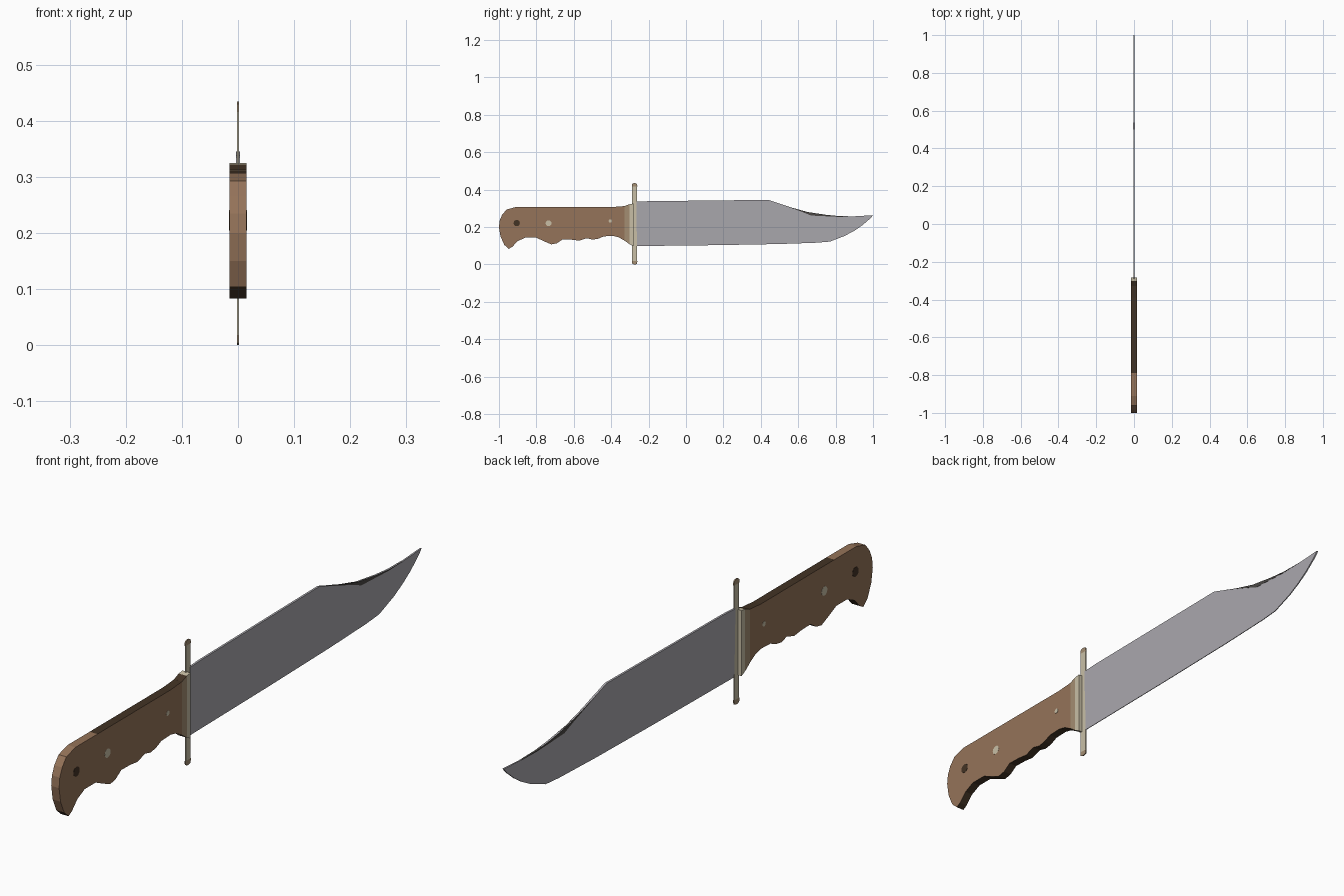
import bpy, bmesh, math

if "Cube" in bpy.data.objects:
    bpy.data.objects.remove(bpy.data.objects["Cube"])

def mat(name, rgb):
    m = bpy.data.materials.new(name)
    m.diffuse_color = (*rgb, 1)
    m.use_nodes = True
    m.node_tree.nodes["Principled BSDF"].inputs["Base Color"].default_value = m.diffuse_color
    return m

WOOD = mat("brown_wood", (0.30, 0.172, 0.10))
DARK = mat("dark_brown", (0.055, 0.033, 0.018))
STEEL = mat("grey_steel", (0.40, 0.39, 0.42))
SHADE = mat("dark_steel", (0.07, 0.065, 0.06))
PALE = mat("pale_brass", (0.58, 0.52, 0.38))
TAN = mat("tan_brass", (0.37, 0.27, 0.17))

def prism(name, outline, half, mats, rule=None):
    """Side outline (y, z) extruded both ways in x; half is a number or f(y, z)."""
    width = half if callable(half) else (lambda y, z: half)
    bm = bmesh.new()
    left = [bm.verts.new((-width(y, z), y, z)) for y, z in outline]
    right = [bm.verts.new((width(y, z), y, z)) for y, z in outline]
    bm.faces.new(left)
    bm.faces.new(right[::-1])
    n = len(outline)
    for i in range(n):
        j = (i + 1) % n
        bm.faces.new((left[j], left[i], right[i], right[j]))
    bmesh.ops.recalc_face_normals(bm, faces=bm.faces)
    bm.normal_update()
    if rule:
        for f in bm.faces:
            f.material_index = rule(f.calc_center_median(), f.normal)
    bmesh.ops.triangulate(bm, faces=[f for f in bm.faces if len(f.verts) > 4])
    me = bpy.data.meshes.new(name)
    bm.to_mesh(me)
    bm.free()
    for m in mats:
        me.materials.append(m)
    ob = bpy.data.objects.new(name, me)
    bpy.context.collection.objects.link(ob)
    return ob

def disc(y, z, r):
    return [(y + r * math.cos(a * math.pi / 6), z + r * math.sin(a * math.pi / 6))
            for a in range(12)]

# Handle with finger grooves, dark along the spine and underneath
handle = [(-1.0, 0.20), (-0.996, 0.235), (-0.983, 0.265), (-0.96, 0.293), (-0.91, 0.307),
          (-0.79, 0.307), (-0.39, 0.307), (-0.325, 0.312),
          (-0.325, 0.125), (-0.36, 0.145), (-0.39, 0.152), (-0.44, 0.15), (-0.47, 0.137),
          (-0.50, 0.132), (-0.53, 0.14), (-0.57, 0.127), (-0.61, 0.132), (-0.66, 0.133),
          (-0.69, 0.113), (-0.72, 0.107), (-0.76, 0.124), (-0.80, 0.143), (-0.86, 0.143),
          (-0.90, 0.124), (-0.93, 0.093), (-0.948, 0.083), (-0.972, 0.105), (-0.992, 0.15)]

def handle_rule(c, n):
    if abs(n.x) > 0.5:
        return 0
    return int((n.z > 0.5 and c.y > -0.79) or (n.z < -0.3 and c.y > -0.96) or c.z < 0.1)

prism("handle", handle, 0.015, [WOOD, DARK], handle_rule)

# Two-tone ferrule between handle and guard
prism("ferrule_back", [(-0.328, 0.312), (-0.302, 0.322), (-0.302, 0.108), (-0.328, 0.127)],
      0.0154, [TAN, DARK], lambda c, n: int(n.z > 0.5))
prism("ferrule_front", [(-0.302, 0.322), (-0.282, 0.325), (-0.282, 0.098), (-0.302, 0.108)],
      0.0152, [PALE])

# Thin cross guard with brown tips
guard = [(-0.288, 0.018), (-0.288, 0.416), (-0.262, 0.416), (-0.262, 0.018)]
prism("guard", guard, 0.002, [PALE])
for name, z, s in (("guard_tip_top", 0.416, 1), ("guard_tip_bottom", 0.018, -1)):
    prism(name, [(-0.290, z), (-0.288, z + s * 0.014), (-0.280, z + s * 0.018),
                 (-0.270, z + s * 0.018), (-0.262, z + s * 0.014), (-0.260, z)], 0.002, [TAN])

# Clip-point blade, slightly thinner towards the cutting edge
def blade_half(y, z):
    return 0.0012 + 0.0025 * (z - 0.098) / 0.247

clip = [(0.44, 0.345), (0.50, 0.325), (0.56, 0.305), (0.65, 0.28), (0.75, 0.265), (0.82, 0.258)]
blade = [(-0.265, 0.335), (-0.2, 0.338)] + clip + [
    (0.90, 0.257), (1.0, 0.263), (0.985, 0.245), (0.94, 0.207), (0.90, 0.18), (0.85, 0.153),
    (0.77, 0.122), (0.70, 0.116), (0.50, 0.109), (0.17, 0.103), (-0.265, 0.098)]
prism("blade", blade, blade_half, [STEEL])

# Dark false edge along the clip
prism("false_edge", clip[1:] + [(0.90, 0.257), (0.82, 0.254), (0.67, 0.261), (0.62, 0.281)],
      lambda y, z: blade_half(y, z) + 0.0006, [SHADE])

# Handle rivets, showing on both sides
prism("butt_hole", disc(-0.905, 0.221, 0.017), 0.0157, [DARK])
prism("middle_rivet", disc(-0.735, 0.22, 0.016), 0.0157, [PALE])
prism("front_rivet", disc(-0.405, 0.232, 0.009), 0.0157, [PALE])
